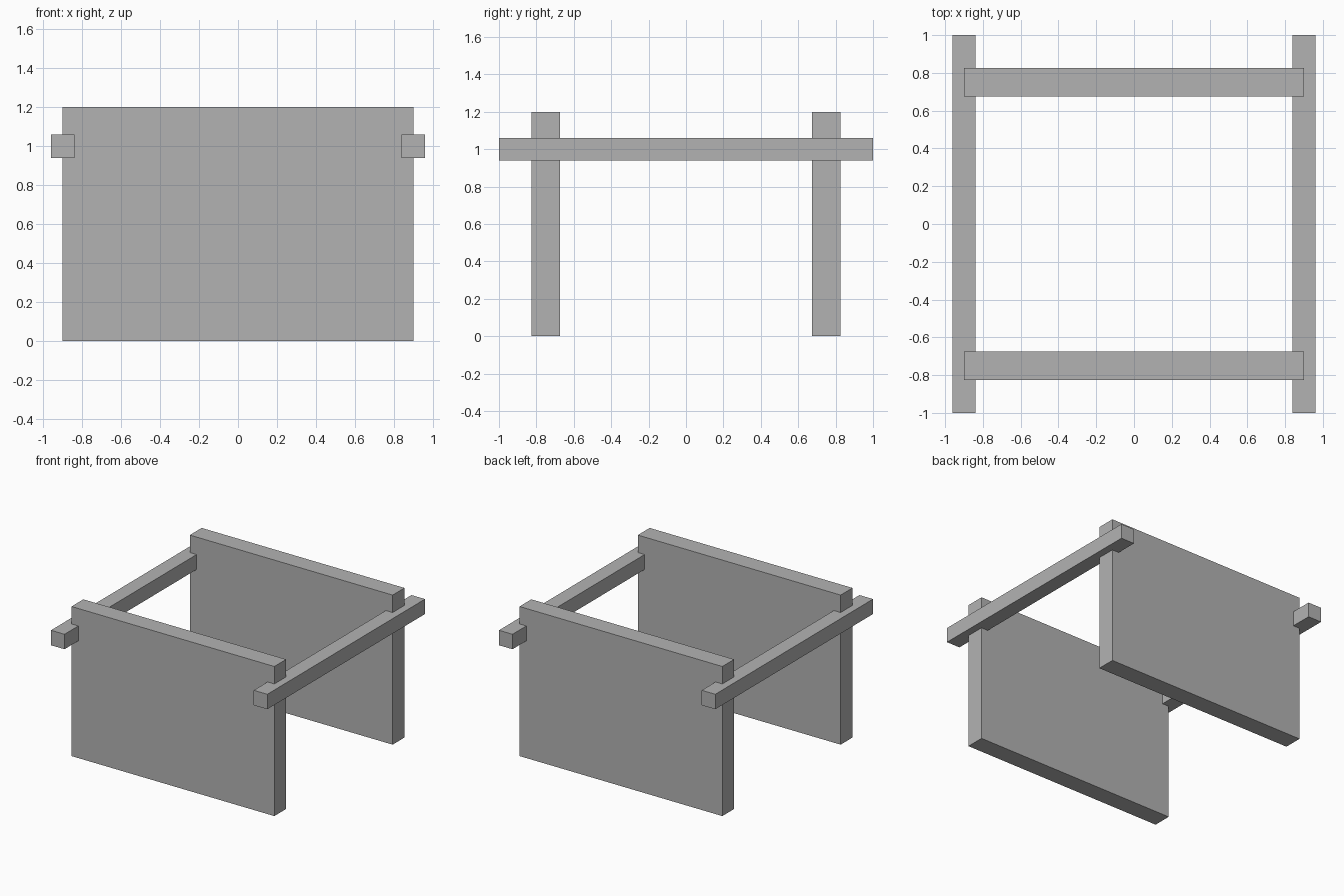
import bpy

if "Cube" in bpy.data.objects:
    bpy.data.objects.remove(bpy.data.objects["Cube"])

grey = bpy.data.materials.new("plain grey")
grey.diffuse_color = (0.45, 0.45, 0.45, 1)
grey.use_nodes = True
grey.node_tree.nodes["Principled BSDF"].inputs["Base Color"].default_value = grey.diffuse_color


def box(name, size, centre):
    bpy.ops.mesh.primitive_cube_add(size=1, location=centre)
    obj = bpy.context.object
    obj.name = name
    obj.scale = size
    bpy.ops.object.transform_apply(location=False, rotation=False, scale=True)
    obj.data.materials.append(grey)
    return obj


# Upright end panels
for label, side in (("front", -1), ("back", 1)):
    box(label + "_panel", (1.8, 0.15, 1.2), (0, side * 0.75, 0.6))

# Square rails running front to back through the panel ends
for label, side in (("left", -1), ("right", 1)):
    box(label + "_rail", (0.12, 2.0, 0.12), (side * 0.9, 0, 1.0))
